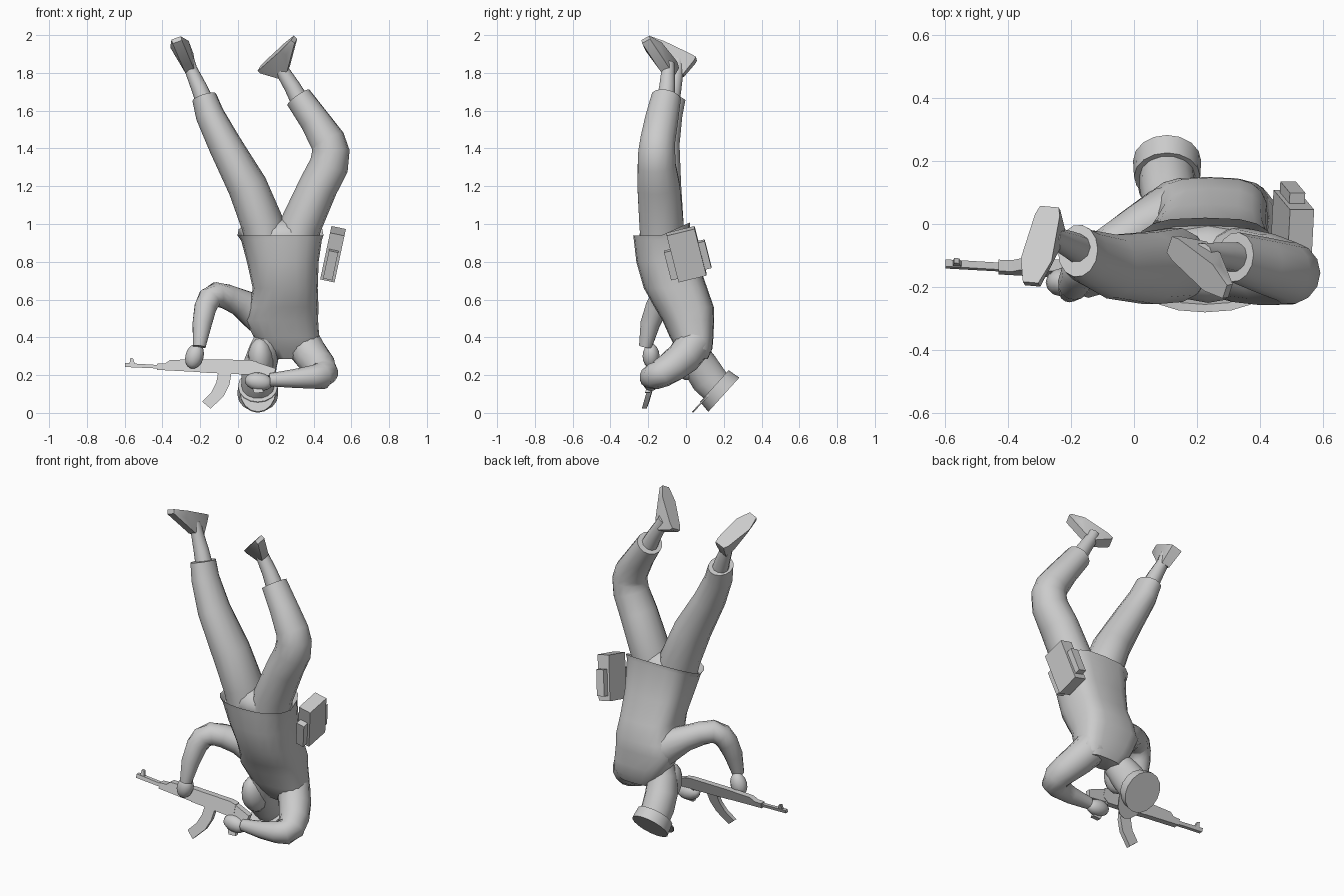
import bpy, bmesh, math
from mathutils import Vector as V

if "Cube" in bpy.data.objects:
    bpy.data.objects.remove(bpy.data.objects["Cube"])

grey = bpy.data.materials.new("plain_grey")
grey.diffuse_color = (0.6, 0.6, 0.6, 1)
grey.use_nodes = True
grey.node_tree.nodes["Principled BSDF"].inputs["Base Color"].default_value = grey.diffuse_color


def finish(name, bm):
    bmesh.ops.recalc_face_normals(bm, faces=bm.faces)
    me = bpy.data.meshes.new(name)
    bm.to_mesh(me)
    bm.free()
    me.materials.append(grey)
    ob = bpy.data.objects.new(name, me)
    bpy.context.collection.objects.link(ob)
    return ob


def loft(name, rings, ref=(1, 0, 0), axis=None, n=14, front=1.0, back=1.0):
    """Elliptical rings (x, y, z, ra, rb) swept along their centres; powers < 1 square them."""
    bm = bmesh.new()
    pts = [V(r[:3]) for r in rings]
    loops = []
    for i, r in enumerate(rings):
        t = V(axis) if axis else pts[min(i + 1, len(pts) - 1)] - pts[max(i - 1, 0)]
        t.normalize()
        u = V(ref) - t * t.dot(V(ref))
        u.normalize()
        v = t.cross(u)
        a, b = r[3], r[4] if len(r) > 4 else r[3]
        ring = []
        for k in range(n):
            c, s = math.cos(k * math.tau / n), math.sin(k * math.tau / n)
            p = front if s > 0 else back
            sq = lambda q: math.copysign(abs(q) ** p, q)
            ring.append(bm.verts.new(pts[i] + u * a * sq(c) + v * b * sq(s)))
        loops.append(ring)
    for p, q in zip(loops, loops[1:]):
        for k in range(n):
            bm.faces.new((p[k], p[(k + 1) % n], q[(k + 1) % n], q[k]))
    bm.faces.new(loops[0])
    bm.faces.new(loops[-1])
    return finish(name, bm)


def hull(name, points):
    bm = bmesh.new()
    for p in points:
        bm.verts.new(p)
    res = bmesh.ops.convex_hull(bm, input=bm.verts)
    junk = [g for g in res["geom_interior"] if isinstance(g, bmesh.types.BMVert)]
    bmesh.ops.delete(bm, geom=junk, context="VERTS")
    return finish(name, bm)


def foot(name, heel, toe, ankle, w):
    heel, toe, ankle = V(heel), V(toe), V(ankle)
    f = (toe - heel).normalized()
    down = ankle - heel
    down = (down - f * down.dot(f)).normalized()
    s = f.cross(down)
    ball = heel.lerp(toe, 0.7)
    pts = []
    for g in (-1, 1):
        pts += [heel + s * w * .6 * g, heel + f * .03 + s * w * .8 * g,
                ball + s * w * g, toe + s * w * .5 * g,
                heel + down * .02 + s * w * .6 * g,
                ball + down * .04 + s * w * .75 * g, toe + down * .025 + s * w * .5 * g,
                ankle + f * .035 + s * .025 * g, ankle - f * .035 + s * .025 * g]
    return hull(name, pts)


def rifle_part(name, outline, half):
    """Side profile in x and z, leaning with the rifle."""
    bm = bmesh.new()
    place = lambda x, z, d: (x, -.155 - .04 * x + (z - .24) * .33 + d, z)
    f = bm.faces.new([bm.verts.new(place(x, z, -half)) for x, z in outline])
    ext = bmesh.ops.extrude_face_region(bm, geom=[f])
    for v in ext["geom"]:
        if isinstance(v, bmesh.types.BMVert):
            v.co.y += 2 * half
    return finish(name, bm)


def blob(name, c, size, rot=(0, 0, 0)):
    bm = bmesh.new()
    bmesh.ops.create_uvsphere(bm, u_segments=12, v_segments=8, radius=1)
    ob = finish(name, bm)
    ob.location, ob.scale, ob.rotation_euler = c, size, rot
    return ob


# jacket, open at the hem (raised behind), running down to the shoulders
jacket = loft("jacket", [(.225, -.13, .90, .20, .125), (.225, -.13, .94, .228, .15),
                         (.23, -.128, .915, .214, .148), (.237, -.10, .80, .19, .163),
                         (.25, -.055, .66, .172, .168), (.243, -.01, .56, .183, .157),
                         (.232, .012, .49, .192, .137), (.257, .03, .40, .173, .115),
                         (.275, .045, .34, .155, .095), (.285, .055, .285, .11, .06)],
              axis=(0, 0, -1), n=20, front=.85, back=.62)
for v in jacket.data.vertices:
    if v.co.z > .89 and v.co.y > -.13:
        v.co.z += .45 * (v.co.y + .13)

# trousers
loft("left_trouser", [(.15, -.13, .87, .1, .11), (.13, -.13, 1.0, .113, .12),
                      (.05, -.14, 1.2, .105, .117), (-.07, -.135, 1.42, .088, .103),
                      (-.15, -.105, 1.58, .076, .088), (-.178, -.085, 1.67, .066, .085)])
loft("right_trouser", [(.30, -.13, .87, .11, .11), (.335, -.13, 1.0, .11, .12),
                       (.425, -.145, 1.2, .104, .115), (.482, -.155, 1.31, .104, .103),
                       (.491, -.155, 1.385, .1, .1), (.475, -.15, 1.44, .094, .095),
                       (.405, -.13, 1.55, .08, .09), (.32, -.105, 1.67, .072, .08)])
blob("pelvis", (.235, -.125, .93), (.19, .125, .1))

# shins and feet
loft("left_shin", [(-.165, -.085, 1.62, .05), (-.205, -.065, 1.72, .043),
                   (-.25, -.045, 1.82, .034), (-.265, -.04, 1.87, .033)], n=10)
loft("right_shin", [(.345, -.11, 1.62, .052), (.285, -.1, 1.73, .043),
                    (.235, -.095, 1.81, .037), (.215, -.095, 1.85, .035)], n=10)
foot("left_foot", (-.268, .055, 1.875), (-.328, -.185, 1.985), (-.25, -.045, 1.80), .052)
foot("right_foot", (.112, -.065, 1.825), (.288, -.215, 1.985), (.245, -.095, 1.80), .05)

# arms
loft("left_arm", [(.20, .05, .48, .09, .13), (.09, .03, .535, .085, .095),
                  (.01, -.015, .585, .073), (-.06, -.06, .615, .067), (-.115, -.1, .627, .066),
                  (-.15, -.13, .605, .064), (-.172, -.155, .56, .06), (-.19, -.19, .47, .052),
                  (-.205, -.215, .35, .034)], ref=(0, 1, 0))
loft("right_arm", [(.31, .06, .45, .08), (.345, .045, .365, .1, .095),
                   (.395, -.01, .295, .092), (.435, -.075, .245, .085), (.454, -.13, .21, .077),
                   (.44, -.165, .195, .072), (.395, -.185, .19, .062), (.30, -.195, .182, .05),
                   (.17, -.19, .175, .035)], ref=(0, 0, 1))
blob("left_hand", (-.23, -.185, .30), (.048, .045, .068), (0, .3, 0))
blob("right_hand", (.11, -.185, .165), (.075, .045, .048), (0, .15, 0))

# head bent back, throat and chin
loft("head", [(.17, .01, .42, .07), (.14, .03, .33, .083), (.115, .075, .25, .09, .095),
              (.107, .12, .18, .09, .098), (.105, .165, .13, .087, .09)])
blob("face", (.12, -.005, .285), (.068, .085, .115), (.3, 0, -.1))

# cap with visor
AX, FW, BASE = V((0, .74, -.67)), V((0, -.67, -.74)), V((.105, .150, .142))
c2 = BASE + AX * .068
loft("cap", [(*BASE, .105, .113), (*c2, .108, .122)], n=16)
vis = []
for k in range(9):
    a = math.pi * k / 8
    for thick in (0, .008):
        vis.append(BASE + AX * (.004 + thick) + V((1, 0, 0)) * .095 * math.cos(a)
                   + FW * (.03 + .15 * math.sin(a)))
hull("cap_visor", vis)

# rifle: muzzle toward -x
rifle_part("rifle_barrel", [(-.597, .243), (-.40, .234), (-.40, .252), (-.597, .264)], .011)
rifle_part("front_sight", [(-.575, .255), (-.545, .255), (-.555, .288), (-.57, .292)], .008)
rifle_part("handguard", [(-.43, .228), (-.2, .216), (-.2, .284), (-.36, .28), (-.385, .262),
                         (-.43, .26)], .018)
rifle_part("receiver", [(-.2, .214), (.06, .202), (.10, .225), (.10, .272), (.06, .28), (-.2, .284)], .018)
rifle_part("stock", [(.06, .205), (.19, .195), (.20, .235), (.09, .272), (.06, .27)], .016)
rifle_part("magazine", [(-.105, .215), (-.035, .212), (-.045, .15), (-.075, .09), (-.145, .022),
                        (-.19, .06), (-.14, .11), (-.115, .16)], .013)
rifle_part("pistol_grip", [(.055, .21), (.105, .21), (.135, .108), (.085, .105)], .013)

# hip pack with two side pockets, tilted as one
for name, off, size in (("pack", (0, 0, 0), (.078, .152, .26)),
                        ("pack_front_pocket", (0, -.09, -.035), (.05, .045, .155)),
                        ("pack_back_pocket", (0, .09, -.025), (.05, .042, .15))):
    bm = bmesh.new()
    bmesh.ops.create_cube(bm, size=1)
    ob = finish(name, bm)
    ob.rotation_euler = (math.radians(14), math.radians(12), 0)
    ob.location = V((.503, .003, .84)) + ob.rotation_euler.to_matrix() @ V(off)
    ob.scale = size

# smooth cloth, crisp edges
bpy.ops.object.select_all(action="SELECT")
bpy.context.view_layer.objects.active = jacket
bpy.ops.object.shade_smooth_by_angle(angle=math.radians(48))
